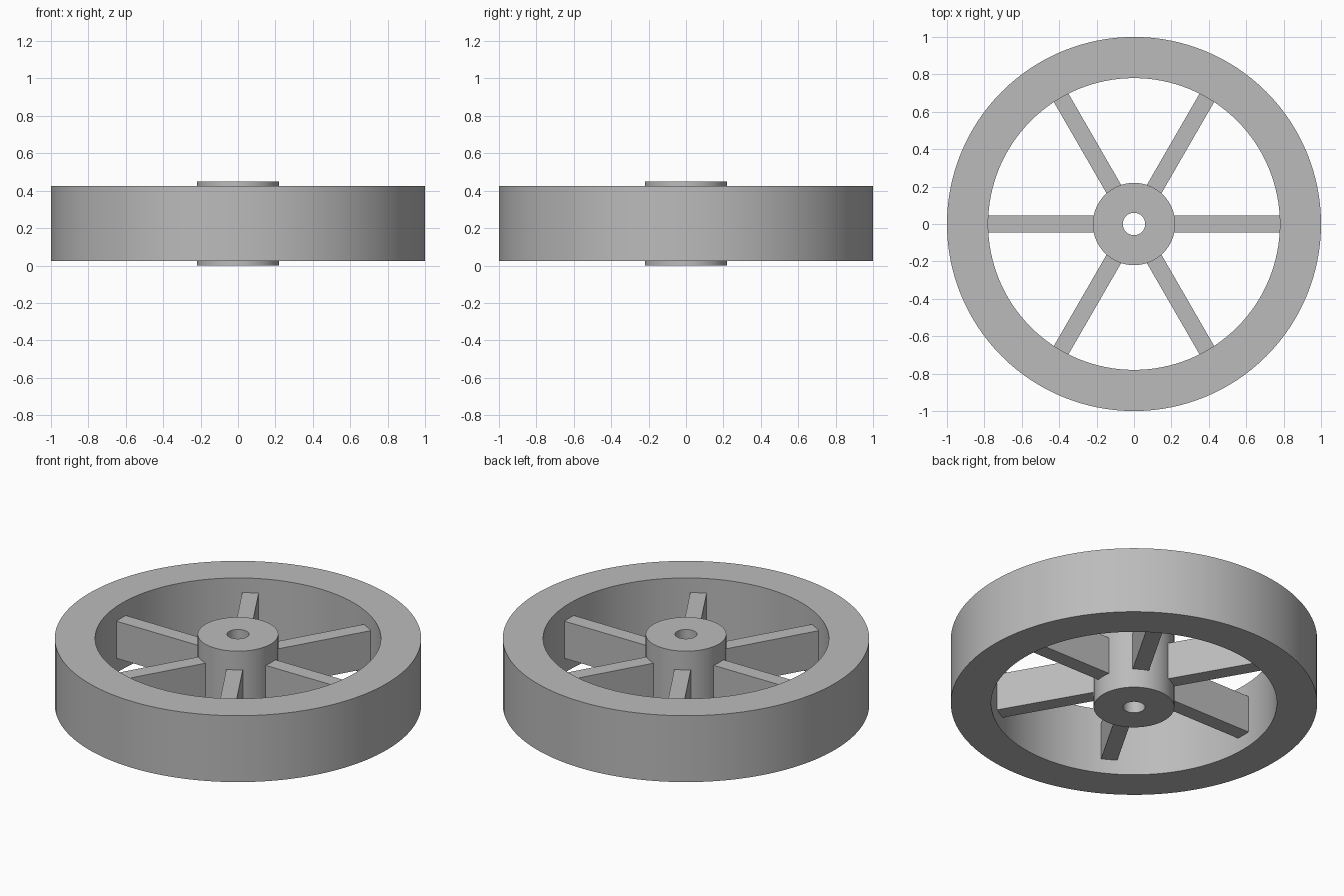
import bpy, bmesh, math
from mathutils import Matrix

cube = bpy.data.objects.get("Cube")
if cube:
    bpy.data.objects.remove(cube, do_unlink=True)

SEGMENTS = 128
RIM_OUTER, RIM_INNER = 1.0, 0.78
HUB_OUTER, BORE = 0.22, 0.06
SPOKES = 6

# One plain grey for the whole wheel
grey = bpy.data.materials.new("grey metal")
grey.use_nodes = True
colour = (0.5, 0.5, 0.5, 1)
grey.diffuse_color = colour
grey.node_tree.nodes["Principled BSDF"].inputs["Base Color"].default_value = colour


def finish(name, bm):
    """Turn a bmesh into a named object with smooth round walls and sharp rims."""
    bmesh.ops.recalc_face_normals(bm, faces=bm.faces)
    mesh = bpy.data.meshes.new(name)
    bm.to_mesh(mesh)
    bm.free()
    mesh.materials.append(grey)
    obj = bpy.data.objects.new(name, mesh)
    bpy.context.collection.objects.link(obj)
    bpy.ops.object.select_all(action='DESELECT')
    obj.select_set(True)
    bpy.context.view_layer.objects.active = obj
    bpy.ops.object.shade_smooth_by_angle(angle=math.radians(30))
    return obj


def ring(name, inner, outer, bottom, top):
    """Spin a rectangular cross-section around the axle."""
    bm = bmesh.new()
    corners = [(inner, bottom), (outer, bottom), (outer, top), (inner, top)]
    verts = [bm.verts.new((r, 0, z)) for r, z in corners]
    edges = [bm.edges.new((verts[i], verts[(i + 1) % 4])) for i in range(4)]
    bmesh.ops.spin(bm, geom=verts + edges, cent=(0, 0, 0), axis=(0, 0, 1),
                   angle=math.tau, steps=SEGMENTS, use_merge=True)
    bmesh.ops.remove_doubles(bm, verts=bm.verts, dist=0.0001)
    return finish(name, bm)


def spoke(name, angle, width=0.09, bottom=0.113, top=0.337):
    """Flat bar whose ends are buried in the hub and the rim."""
    start, end = HUB_OUTER - 0.03, RIM_INNER + 0.03
    bm = bmesh.new()
    place = (Matrix.Rotation(angle, 4, 'Z')
             @ Matrix.Translation(((start + end) / 2, 0, (bottom + top) / 2))
             @ Matrix.Diagonal((end - start, width, top - bottom, 1)))
    bmesh.ops.create_cube(bm, size=1, matrix=place)
    return finish(name, bm)


# Rim and bored hub
ring("rim", RIM_INNER, RIM_OUTER, 0.025, 0.425)
ring("hub", BORE, HUB_OUTER, 0, 0.45)

# Spokes
for i in range(SPOKES):
    spoke(f"spoke_{i + 1}", math.tau * i / SPOKES)
